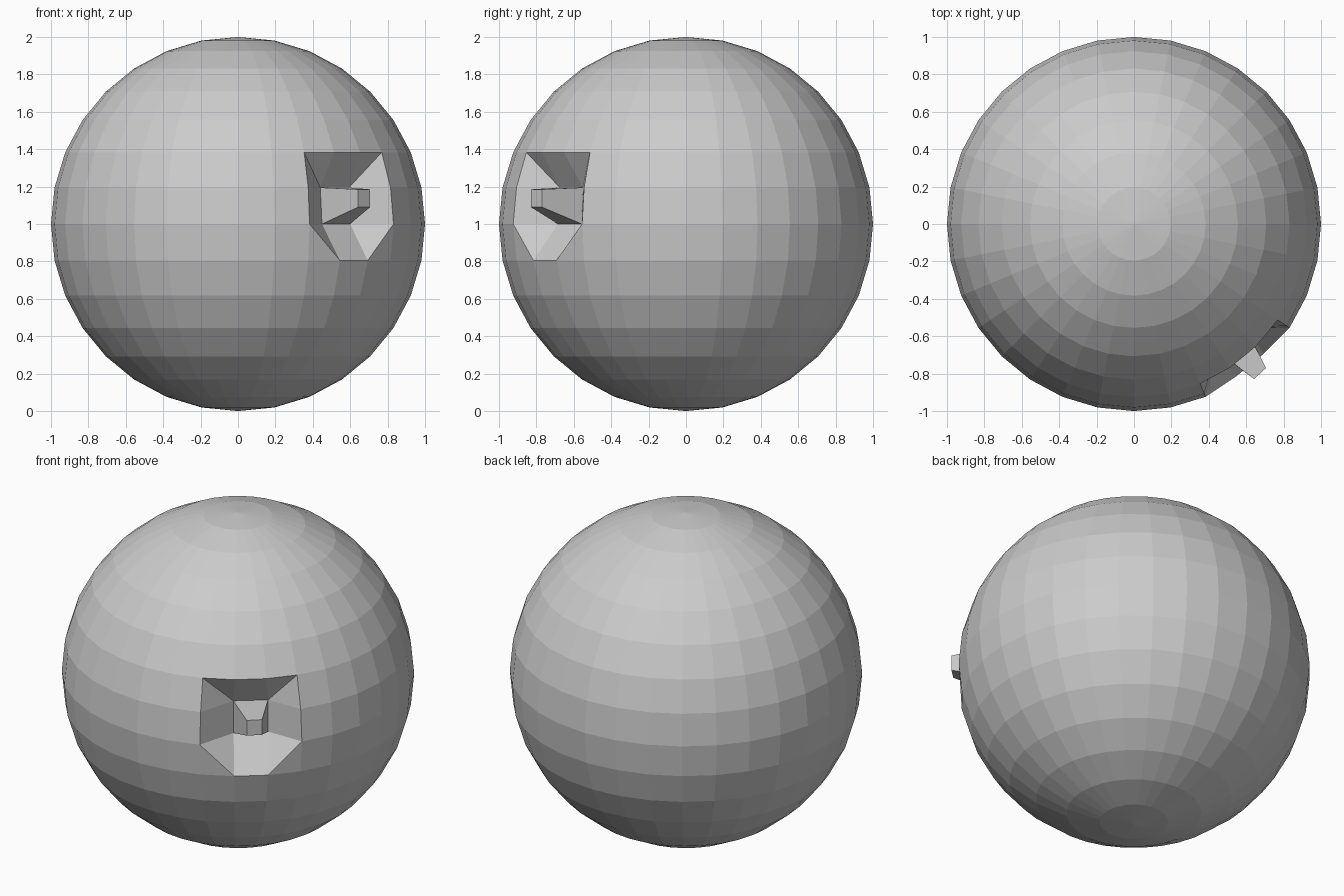
import bpy, bmesh
from math import sin, cos, radians
from mathutils import Vector

if "Cube" in bpy.data.objects:
    bpy.data.objects.remove(bpy.data.objects["Cube"])

STEP = radians(11.25)

def grid_point(col, row):
    """Sphere grid point: col steps right of the front, row steps above the equator."""
    a, e = col * STEP, row * STEP
    return Vector((cos(e) * sin(a), -cos(e) * cos(a), 1 + sin(e)))

# Low-poly ball resting on the ground
bm = bmesh.new()
bmesh.ops.create_uvsphere(bm, u_segments=32, v_segments=16, radius=1)
bmesh.ops.translate(bm, verts=bm.verts, vec=(0, 0, 1))

def vert(col, row):
    p = grid_point(col, row)
    return min(bm.verts, key=lambda v: (v.co - p).length)

def split(a, b):
    face = next(f for f in a.link_faces if f in b.link_faces)
    bmesh.utils.face_split(face, a, b)

v = {(c, r): vert(c, r) for c in range(2, 6) for r in range(-1, 3)}
mid = next(f for f in v[3, 0].link_faces if v[4, 1] in f.verts)

# Creases at the four corners of the socket
for inner, outer in ((3, 2), (4, 5)):
    split(v[inner, 1], v[outer, 2])
    split(v[outer, 0], v[inner, -1])

# Socket: push the central face inward
v[3, 1].co = (0.44, -0.675, 1.195)
v[3, 0].co = (0.449, -0.685, 1.0)
v[4, 1].co = (0.594, -0.551, 1.195)
v[4, 0].co = (0.599, -0.557, 1.0)

# Tapered nub rising out of the socket
bmesh.ops.inset_individual(bm, faces=[mid], thickness=0.03)
centre = mid.calc_center_median()
for p in mid.verts:
    z = 1.185 if p.co.z > centre.z else 1.09
    x, y = (0.706, -0.77) if p.co.x > centre.x else (0.642, -0.829)
    p.co = (x, y, z)

bmesh.ops.recalc_face_normals(bm, faces=bm.faces)
mesh = bpy.data.meshes.new("ball_with_nub")
bm.to_mesh(mesh)
bm.free()
bpy.context.collection.objects.link(bpy.data.objects.new("ball_with_nub", mesh))
